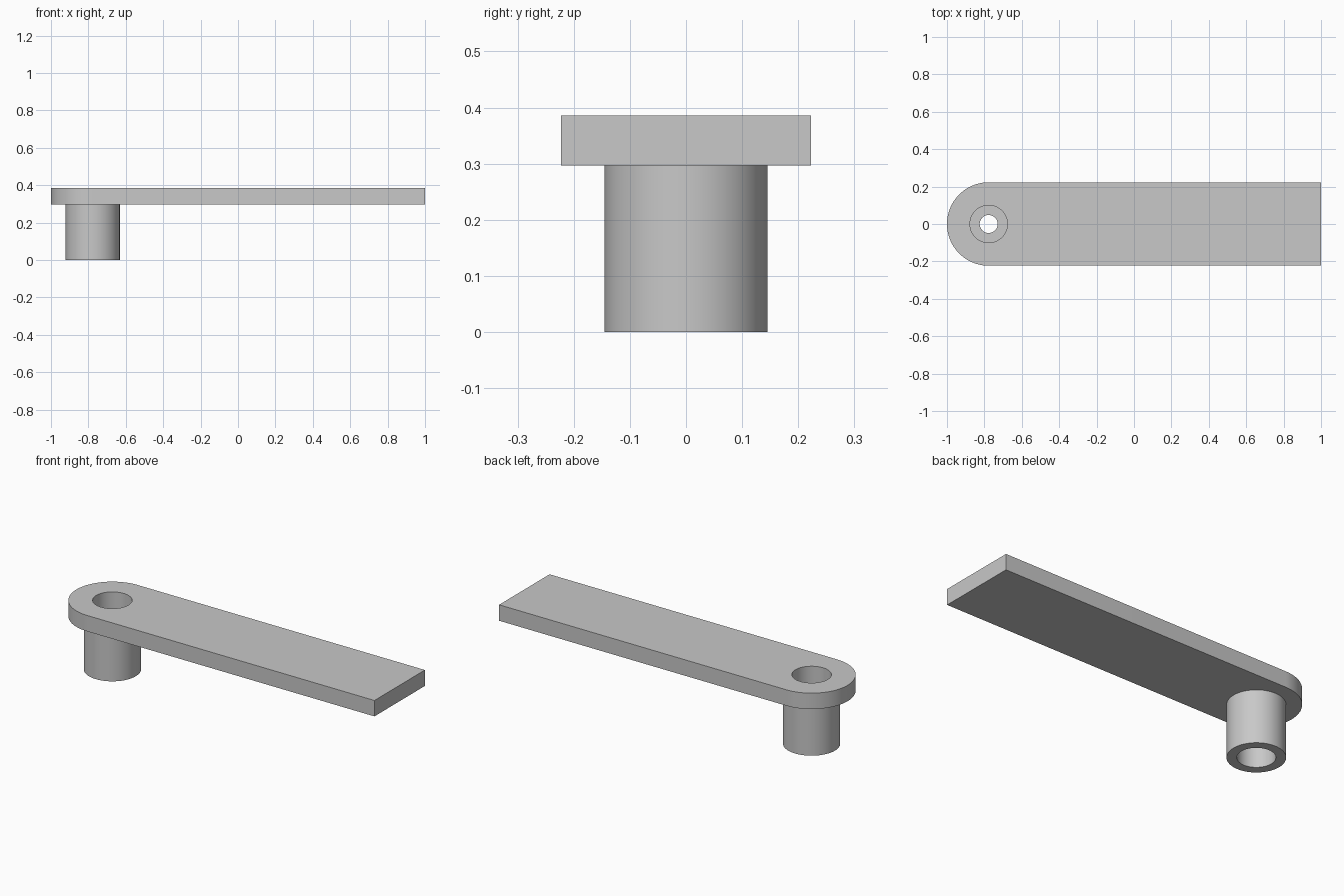
import bpy, bmesh, math

cube = bpy.data.objects.get("Cube")
if cube:
    bpy.data.objects.remove(cube, do_unlink=True)

HUB_X = -0.777
PLATE_BOTTOM, PLATE_TOP = 0.297, 0.386
PLATE_R = 0.223
SEGMENTS = 96

grey = bpy.data.materials.new("plain_grey")
grey.use_nodes = True
colour = (0.58, 0.58, 0.58, 1)
grey.diffuse_color = colour
grey.node_tree.nodes["Principled BSDF"].inputs["Base Color"].default_value = colour


def prism(name, outline, z0, z1):
    """Extrude a counter-clockwise outline from z0 to z1."""
    bm = bmesh.new()
    face = bm.faces.new([bm.verts.new((x, y, z0)) for x, y in outline])
    top = bmesh.ops.extrude_face_region(bm, geom=[face])["geom"]
    verts = [v for v in top if isinstance(v, bmesh.types.BMVert)]
    bmesh.ops.translate(bm, verts=verts, vec=(0, 0, z1 - z0))
    bmesh.ops.recalc_face_normals(bm, faces=bm.faces)
    mesh = bpy.data.meshes.new(name)
    bm.to_mesh(mesh)
    bm.free()
    mesh.materials.append(grey)
    obj = bpy.data.objects.new(name, mesh)
    bpy.context.collection.objects.link(obj)
    return obj


def arc(radius, start, end, steps):
    angles = [start + (end - start) * i / steps for i in range(steps + 1)]
    return [(HUB_X + radius * math.cos(a), radius * math.sin(a)) for a in angles]


def cylinder(name, radius, z0, z1):
    return prism(name, arc(radius, 0, math.tau, SEGMENTS)[:-1], z0, z1)


def combine(target, tool, operation):
    """Apply a boolean and remove the tool object."""
    tool.hide_render = True
    mod = target.modifiers.new(tool.name, "BOOLEAN")
    mod.object, mod.operation, mod.solver = tool, operation, "EXACT"
    bpy.context.view_layer.objects.active = target
    bpy.ops.object.modifier_apply(modifier=mod.name)
    bpy.data.objects.remove(tool, do_unlink=True)


# Flat arm, square at one end and rounded around the hub
outline = arc(PLATE_R, math.pi / 2, math.pi * 1.5, SEGMENTS // 2)
outline += [(1, -PLATE_R), (1, PLATE_R)]
arm = prism("lever_arm", outline, PLATE_BOTTOM, PLATE_TOP)

# Hub sleeve below the arm
combine(arm, cylinder("hub_sleeve", 0.145, 0, 0.34), "UNION")

# Upper bore, lower bore and the narrow hole through the web between them
combine(arm, cylinder("upper_bore", 0.1, 0.24, 0.5), "DIFFERENCE")
combine(arm, cylinder("lower_bore", 0.095, -0.1, 0.15), "DIFFERENCE")
combine(arm, cylinder("through_hole", 0.048, 0.1, 0.3), "DIFFERENCE")

# Smooth curved walls, crisp rims
bpy.ops.object.select_all(action="DESELECT")
arm.select_set(True)
bpy.context.view_layer.objects.active = arm
bpy.ops.object.shade_smooth_by_angle(angle=math.radians(30))
